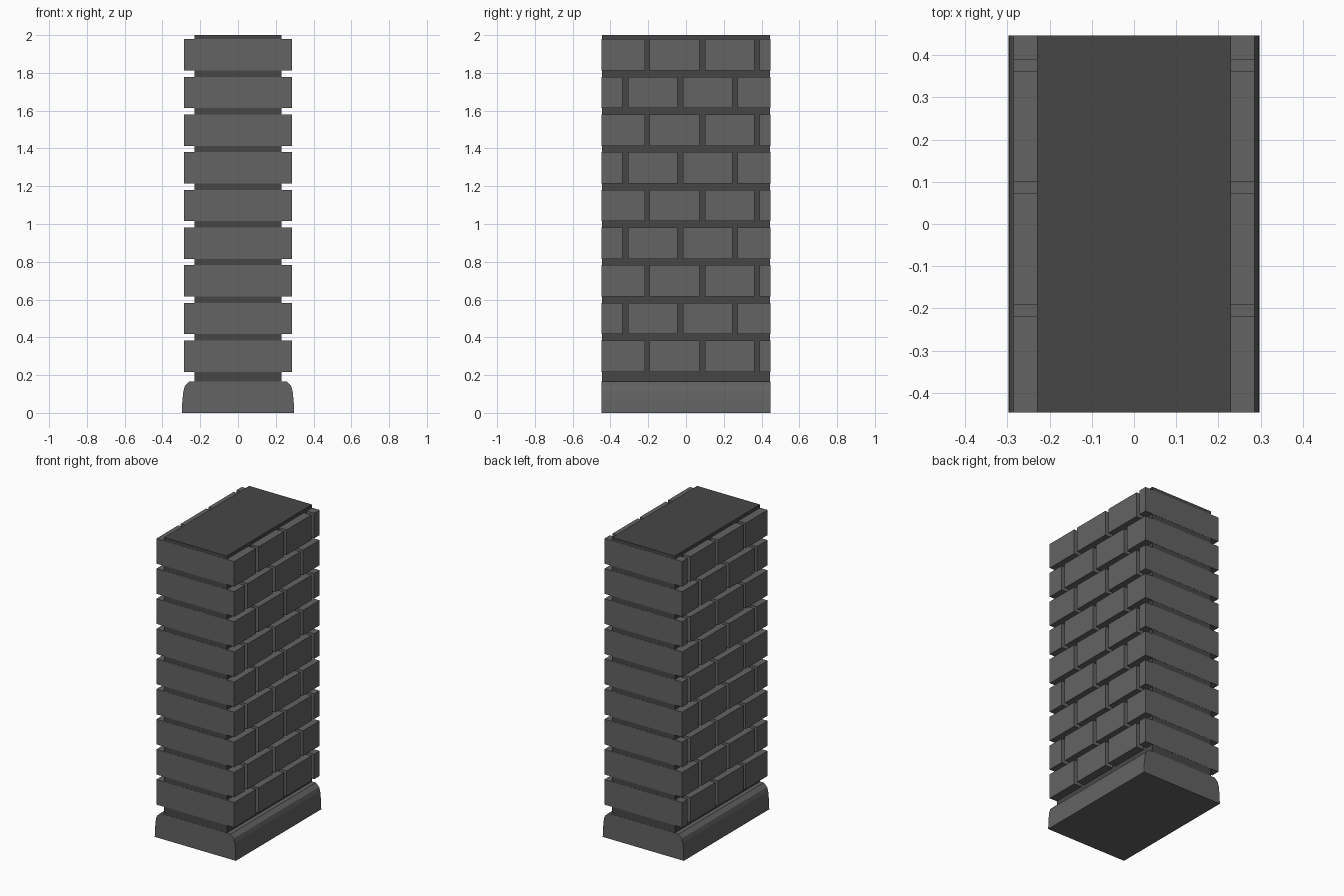
import bpy, bmesh

if "Cube" in bpy.data.objects:
    bpy.data.objects.remove(bpy.data.objects["Cube"])

HY = 0.447          # half length of the wall
CORE_X = 0.23       # half thickness of the mortar core
BRICK_X = 0.285     # half thickness over the bricks


def material(name, v):
    m = bpy.data.materials.new(name)
    m.diffuse_color = (v, v, v, 1)
    m.use_nodes = True
    m.node_tree.nodes["Principled BSDF"].inputs["Base Color"].default_value = m.diffuse_color
    return m


brick_mat = material("brick_grey", 0.125)
mortar_mat = material("mortar_grey", 0.062)


def finish(bm, name, mat):
    bmesh.ops.recalc_face_normals(bm, faces=bm.faces)
    me = bpy.data.meshes.new(name)
    bm.to_mesh(me)
    bm.free()
    me.materials.append(mat)
    ob = bpy.data.objects.new(name, me)
    bpy.context.collection.objects.link(ob)
    return ob


def add_box(bm, x, y0, y1, z0, z1):
    verts = bmesh.ops.create_cube(bm, size=1)["verts"]
    for v in verts:
        v.co.x *= 2 * x
        v.co.y = y0 if v.co.y < 0 else y1
        v.co.z = z0 if v.co.z < 0 else z1


# Mortar core, a hair shorter so the brick ends stay visible
bm = bmesh.new()
add_box(bm, CORE_X, -HY + 0.001, HY - 0.001, 0.001, 2.0)
finish(bm, "mortar_core", mortar_mat)

# Brick courses: through-bricks showing on both sides, alternating joints
odd = [(-HY, -0.218), (-0.192, 0.072), (0.1, 0.362), (0.39, HY)]
even = [(-HY, -0.335), (-0.307, -0.045), (-0.017, 0.245), (0.273, HY)]
bm = bmesh.new()
for row in range(9):
    z = 0.217 + row * 0.1994
    for y0, y1 in (even if row % 2 else odd):
        add_box(bm, BRICK_X, y0, y1, z, z + 0.166)
finish(bm, "bricks", brick_mat)

# Plinth: rounded-shoulder profile extruded along the wall
half = [(0.297, 0), (0.295, 0.06), (0.289, 0.115), (0.281, 0.143), (0.257, 0.166)]
profile = half + [(-x, z) for x, z in reversed(half)]
bm = bmesh.new()
face = bm.faces.new([bm.verts.new((x, -HY, z)) for x, z in profile])
ext = bmesh.ops.extrude_face_region(bm, geom=[face], use_keep_orig=True)
moved = [g for g in ext["geom"] if isinstance(g, bmesh.types.BMVert)]
bmesh.ops.translate(bm, verts=moved, vec=(0, 2 * HY, 0))
finish(bm, "plinth", brick_mat)
